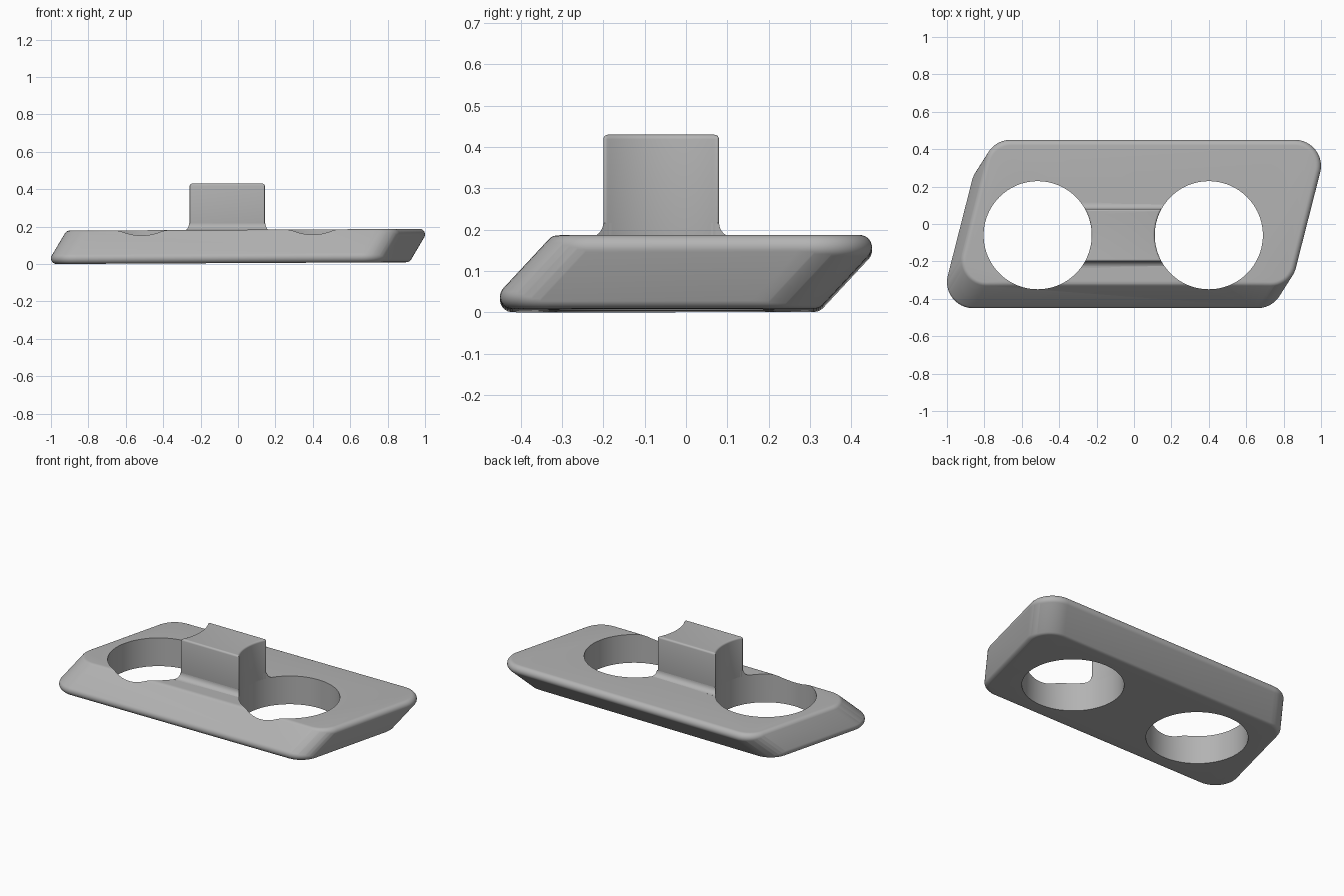
import bpy, bmesh
from math import pi, sin, cos, asin, radians

if "Cube" in bpy.data.objects:
    bpy.data.objects.remove(bpy.data.objects["Cube"])

grey = bpy.data.materials.new("plain grey")
grey.use_nodes = True
grey.diffuse_color = (0.45, 0.45, 0.45, 1)
grey.node_tree.nodes["Principled BSDF"].inputs["Base Color"].default_value = (0.45, 0.45, 0.45, 1)

HOLES = [(-0.515, -0.06), (0.4, -0.06)]
HOLE_R = 0.289


def make_object(name, bm):
    bmesh.ops.recalc_face_normals(bm, faces=bm.faces)
    mesh = bpy.data.meshes.new(name)
    bm.to_mesh(mesh)
    bm.free()
    mesh.materials.append(grey)
    obj = bpy.data.objects.new(name, mesh)
    bpy.context.collection.objects.link(obj)
    return obj


def prism(name, points, direction):
    bm = bmesh.new()
    face = bm.faces.new([bm.verts.new(p) for p in points])
    result = bmesh.ops.extrude_face_region(bm, geom=[face])
    verts = [g for g in result["geom"] if isinstance(g, bmesh.types.BMVert)]
    bmesh.ops.translate(bm, vec=direction, verts=verts)
    return make_object(name, bm)


def finish(obj):
    # Apply the modifiers, then smooth the rounded areas
    bpy.ops.object.select_all(action="DESELECT")
    obj.select_set(True)
    bpy.context.view_layer.objects.active = obj
    for mod in list(obj.modifiers):
        bpy.ops.object.modifier_apply(modifier=mod.name)
    bpy.ops.object.shade_smooth_by_angle(angle=radians(35))


def cut_holes(obj):
    for cutter in cutters:
        mod = obj.modifiers.new("hole", "BOOLEAN")
        mod.object = cutter
        mod.operation = "DIFFERENCE"
        mod.solver = "EXACT"


# Hole cutters
cutters = []
for i, (cx, cy) in enumerate(HOLES):
    ring = [(cx + HOLE_R * cos(2 * pi * k / 96), cy + HOLE_R * sin(2 * pi * k / 96), -0.2)
            for k in range(96)]
    cutters.append(prism(f"hole_cutter_{i + 1}", ring, (0, 0, 0.9)))

# Slanted plate: hull of rounded rings at the corners of both levels
CORNER_R, EDGE_R = 0.14, 0.03
corners = [(-0.86, -0.31), (0.66, -0.31), (0.79, 0.2), (-0.73, 0.2)]
bm = bmesh.new()
for level, (sx, sy, z) in enumerate([(0, 0, 0.035), (0.07, 0.11, 0.153)]):
    sign = 1 if level else -1
    for cx, cy in corners:
        for i in range(40):
            a = 2 * pi * i / 40
            for j in range(-4, 9):
                b = sign * j * pi / 16
                r = CORNER_R - EDGE_R + EDGE_R * cos(b)
                x = cx + sx + r * cos(a)
                bm.verts.new((x, cy + sy + r * sin(a), z + EDGE_R * sin(b) + 0.005 * x))
hull = bmesh.ops.convex_hull(bm, input=bm.verts)
bmesh.ops.delete(bm, geom=[v for v in bm.verts if not v.link_faces], context="VERTS")
bmesh.ops.dissolve_limit(bm, angle_limit=0.005, verts=bm.verts, edges=bm.edges)
plate = make_object("slanted_plate", bm)
cut_holes(plate)

# Raised block with concave ends that follow the holes
FRONT, BACK, TOP = -0.2, 0.08, 0.43
outline = []
for (cx, cy), side in zip(HOLES, (1, -1)):
    swing = asin((BACK - cy) / HOLE_R)
    for k in range(17):
        a = swing * (1 - k / 8) * side
        outline.append((cx + side * HOLE_R * cos(a), cy + HOLE_R * sin(a), 0.17))
block = prism("raised_block", outline, (0, 0, TOP - 0.17))
bevel = block.modifiers.new("rounded edges", "BEVEL")
bevel.width = 0.022
bevel.segments = 5
bevel.limit_method = "ANGLE"
bevel.angle_limit = radians(40)

# Curved fillet at the foot of the block, front and back
FILLET = 0.035
for name, wall, out in (("front_fillet", FRONT, -1), ("back_fillet", BACK, 1)):
    profile = [(-0.35, wall - out * 0.02, 0.17), (-0.35, wall - out * 0.02, 0.182 + FILLET)]
    for k in range(9):
        a = k / 8 * pi / 2
        profile.append((-0.35, wall + out * FILLET * (1 - cos(a)),
                        0.182 + FILLET * (1 - sin(a))))
    profile.append((-0.35, wall + out * FILLET, 0.17))
    fillet = prism(name, profile, (0.6, 0, 0))
    cut_holes(fillet)
    finish(fillet)

finish(plate)
finish(block)

# The cutters are no longer needed
for cutter in cutters:
    bpy.data.objects.remove(cutter)
